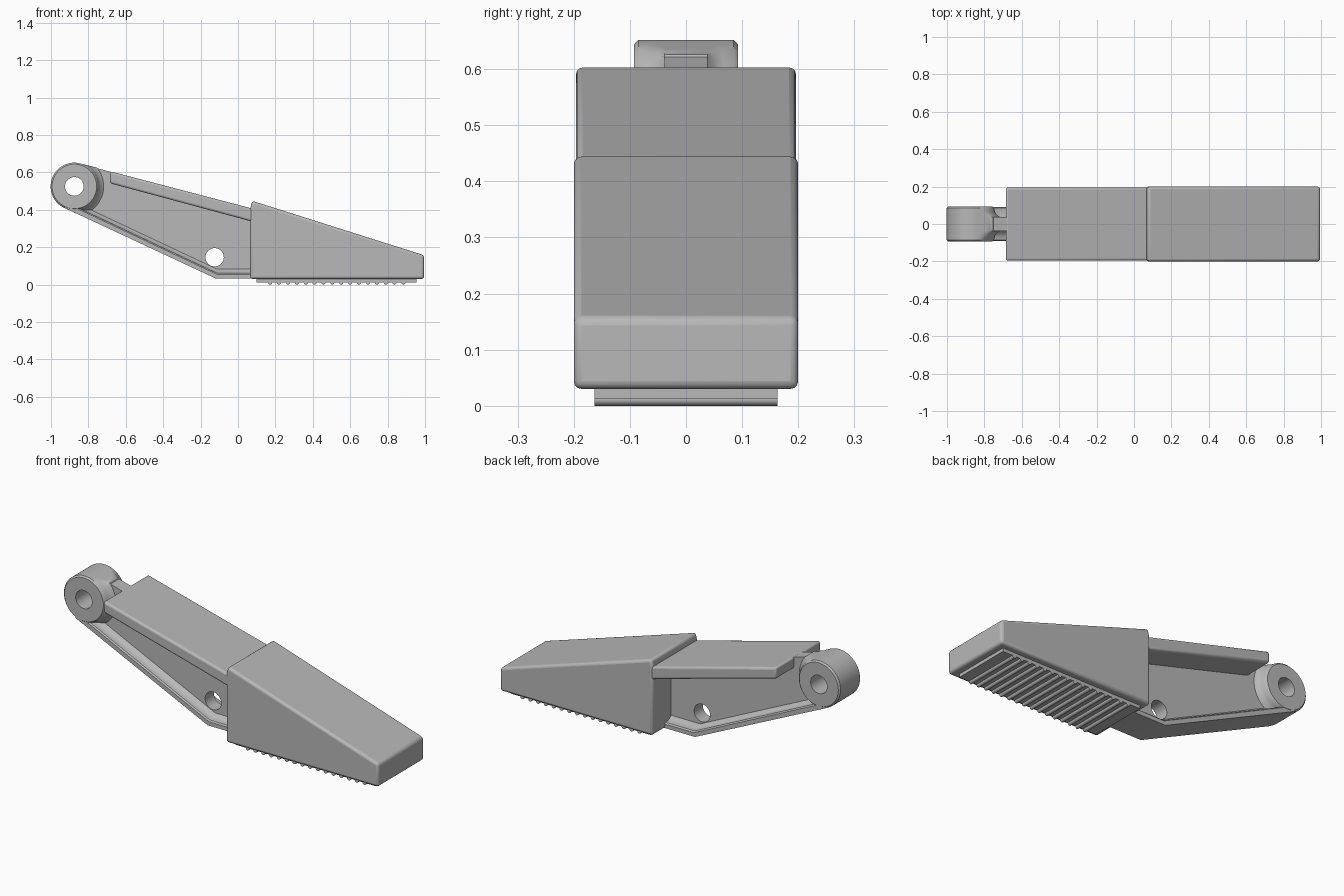
import bpy, bmesh
from math import sin, cos, radians, pi

if "Cube" in bpy.data.objects:
    bpy.data.objects.remove(bpy.data.objects["Cube"])

gray = bpy.data.materials.new("plain_gray")
gray.use_nodes = True
gray.diffuse_color = (0.48, 0.48, 0.48, 1)
gray.node_tree.nodes["Principled BSDF"].inputs["Base Color"].default_value = gray.diffuse_color

HUB = (-0.875, 0.525)
R = 0.127


def loft(name, sections, bevel=0):
    """Join matching x-z outlines placed at successive y positions."""
    bm = bmesh.new()
    rings = [[bm.verts.new((x, y, z)) for x, z in pts] for y, pts in sections]
    n = len(rings[0])
    for a, b in zip(rings, rings[1:]):
        for i in range(n):
            j = (i + 1) % n
            bm.faces.new((a[i], a[j], b[j], b[i]))
    bm.faces.new(rings[0])
    bm.faces.new(rings[-1])
    bmesh.ops.recalc_face_normals(bm, faces=bm.faces[:])
    mesh = bpy.data.meshes.new(name)
    bm.to_mesh(mesh)
    bm.free()
    ob = bpy.data.objects.new(name, mesh)
    bpy.context.collection.objects.link(ob)
    mesh.materials.append(gray)
    if bevel:
        mod = ob.modifiers.new("soft_edges", 'BEVEL')
        mod.width = bevel
        mod.segments = 3
        mod.limit_method = 'ANGLE'
        mod.angle_limit = radians(35)
    return ob


def extrude(name, pts, half, bevel=0):
    return loft(name, [(-half, pts), (half, pts)], bevel)


def circle(center, r, n=48):
    return [(center[0] + r * cos(2 * pi * i / n), center[1] + r * sin(2 * pi * i / n))
            for i in range(n)]


def select(ob):
    bpy.ops.object.select_all(action='DESELECT')
    ob.select_set(True)
    bpy.context.view_layer.objects.active = ob


def drill(ob, cutter):
    select(ob)
    mod = ob.modifiers.new("hole", 'BOOLEAN')
    mod.operation = 'DIFFERENCE'
    mod.solver = 'EXACT'
    mod.object = cutter
    bpy.ops.object.modifier_apply(modifier=mod.name)


def hub_outline(extra):
    """Circle that swells toward the web but stays inside its edges."""
    pts = []
    for i in range(72):
        deg = i * 5
        r = R
        if deg < 76 or deg > 245:
            c = max(cos(radians(deg - 76)), cos(radians(deg - 245)), 0.1)
            r = min(R + extra, R / c)
        pts.append((HUB[0] + r * cos(radians(deg)), HUB[1] + r * sin(radians(deg))))
    return pts


def rail_outline(t):
    """Lower rail following the underside, with thickness t."""
    low = [(-0.928, 0.41), (-0.12, 0.033), (0.08, 0.033)]
    return low + [(0.08, 0.033 + t), (-0.113, 0.033 + t), (-0.915, 0.41 + t)]


def mirrored(steps, outline):
    left = [(-y, outline(v)) for y, v in steps]
    return left + [(-y, p) for y, p in reversed(left)]


parts = []

# Wedge-shaped jaw block
parts.append(extrude("jaw_block", [(0.065, 0.03), (0.065, 0.405), (0.075, 0.448),
                                   (0.995, 0.157), (0.995, 0.03)], 0.2, 0.014))

# Grip pad with cross ribs underneath
parts.append(extrude("grip_pad", [(0.1, 0.012), (0.955, 0.012),
                                  (0.955, 0.04), (0.1, 0.04)], 0.163))
for i in range(16):
    x = 0.172 + i * 0.0475
    parts.append(extrude("grip_rib", circle((x, 0.011), 0.011, 12), 0.163))

# Wide upper flange of the arm
parts.append(extrude("upper_flange", [(-0.685, 0.542), (0.09, 0.333),
                                      (0.09, 0.403), (-0.685, 0.606)], 0.196, 0.012))

# Central web, lower rail and hub
web = extrude("arm_web", [HUB, (-0.928, 0.41), (-0.12, 0.034), (0.09, 0.034),
                          (0.09, 0.4), (-0.685, 0.604), (-0.844, 0.647)], 0.038)
rail = loft("lower_rail", mirrored([(0.092, 0.022), (0.085, 0.029), (0.066, 0.03),
                                    (0.05, 0.036), (0.038, 0.05)], rail_outline))
hub = loft("hub", [(-0.093, circle(HUB, R - 0.008, 72))]
           + mirrored([(0.085, 0), (0.066, 0.004), (0.05, 0.014), (0.038, 0.03)], hub_outline)
           + [(0.093, circle(HUB, R - 0.008, 72))])
parts += [web, rail, hub]

# Pivot bore and pin hole
bore = extrude("bore_cutter", circle(HUB, 0.05), 0.3)
pin = extrude("pin_cutter", circle((-0.125, 0.146), 0.049), 0.3)
for ob in (web, hub):
    drill(ob, bore)
drill(web, pin)
for cutter in (bore, pin):
    bpy.data.objects.remove(cutter)

for ob in parts:
    select(ob)
    bpy.ops.object.shade_smooth_by_angle(angle=radians(35))
